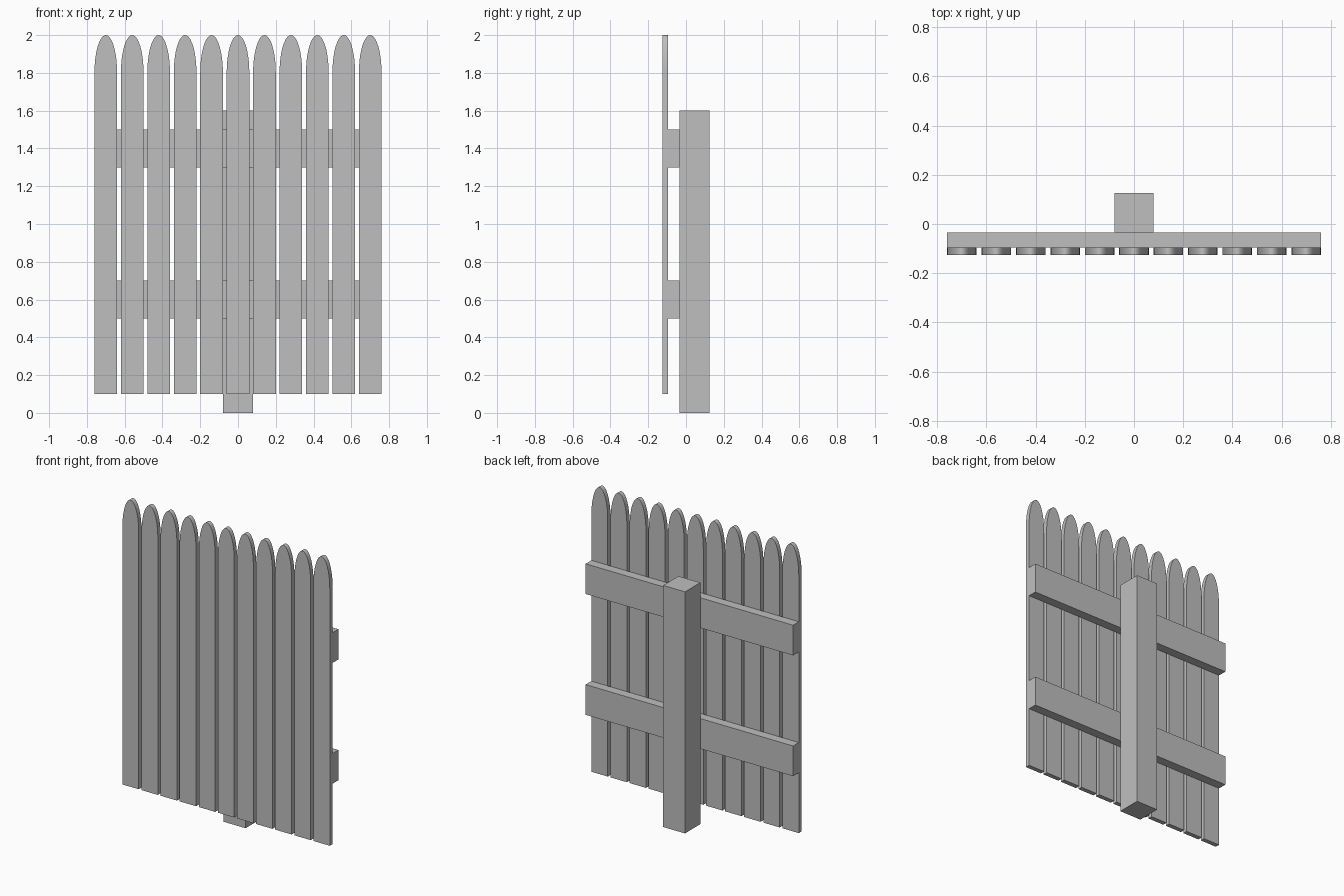
import bpy, bmesh, math

if "Cube" in bpy.data.objects:
    bpy.data.objects.remove(bpy.data.objects["Cube"])

grey = bpy.data.materials.new("plain grey")
grey.diffuse_color = (0.52, 0.52, 0.52, 1)
grey.use_nodes = True
grey.node_tree.nodes["Principled BSDF"].inputs["Base Color"].default_value = grey.diffuse_color


def extruded(name, outline, y0, y1):
    """Solid from an (x, z) outline, running from y0 (front) to y1 (back)."""
    bm = bmesh.new()
    front = bm.faces.new([bm.verts.new((x, y0, z)) for x, z in outline])
    out = bmesh.ops.extrude_face_region(bm, geom=[front])
    moved = [v for v in out["geom"] if isinstance(v, bmesh.types.BMVert)]
    bmesh.ops.translate(bm, verts=moved, vec=(0, y1 - y0, 0))
    if not front.is_valid or len([f for f in bm.faces if len(f.verts) == len(outline)]) < 2:
        bmesh.ops.holes_fill(bm, edges=bm.edges[:])
    bmesh.ops.recalc_face_normals(bm, faces=bm.faces[:])
    mesh = bpy.data.meshes.new(name)
    bm.to_mesh(mesh)
    bm.free()
    mesh.materials.append(grey)
    obj = bpy.data.objects.new(name, mesh)
    bpy.context.collection.objects.link(obj)
    return obj


def block(name, half_width, z0, z1, y0, y1):
    w = half_width
    return extruded(name, [(-w, z0), (w, z0), (w, z1), (-w, z1)], y0, y1)


# Depth layers, front to back
FRONT, RAIL_FRONT, RAIL_BACK, BACK = -0.125, -0.095, -0.035, 0.125

# Post and rails
block("post", 0.08, 0.0, 1.6, RAIL_BACK, BACK)
block("lower_rail", 0.76, 0.5, 0.7, RAIL_FRONT, RAIL_BACK)
block("upper_rail", 0.76, 1.3, 1.5, RAIL_FRONT, RAIL_BACK)

# Pickets with rounded, elongated tops
STEPS = 20
arc = [(0.06 * math.cos(math.pi * i / STEPS), 1.8 + 0.2 * math.sin(math.pi * i / STEPS))
       for i in range(STEPS + 1)]
outline = [(-0.06, 0.1), (0.06, 0.1)] + arc
for i in range(11):
    picket = extruded(f"picket_{i + 1}", outline, FRONT, RAIL_FRONT)
    picket.location.x = (i - 5) * 0.14
    bpy.ops.object.select_all(action="DESELECT")
    picket.select_set(True)
    bpy.context.view_layer.objects.active = picket
    bpy.ops.object.shade_smooth_by_angle(angle=math.radians(35))
